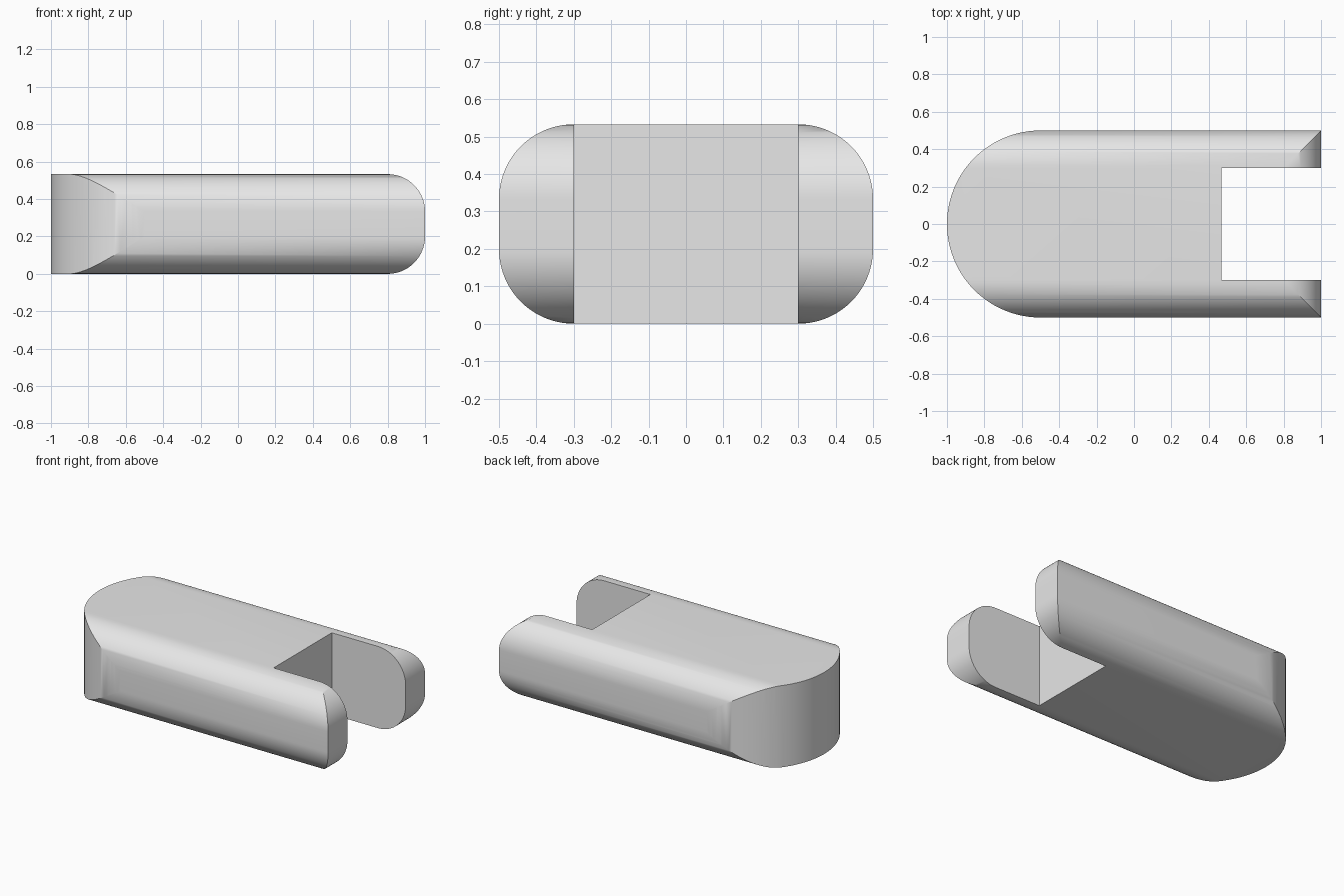
import bpy, bmesh
from math import cos, sin, pi, radians
from mathutils import Vector

if "Cube" in bpy.data.objects:
    bpy.data.objects.remove(bpy.data.objects["Cube"], do_unlink=True)

HEIGHT, HALF_WIDTH, ROUND = 0.533, 0.5, 0.2
SLOT_END, SLOT_HALF = 0.467, 0.3
OVER = 0.1  # how far cutters reach past the body

grey = bpy.data.materials.new("light grey")
grey.use_nodes = True
colour = (0.8, 0.8, 0.8, 1)
grey.diffuse_color = colour
grey.node_tree.nodes["Principled BSDF"].inputs["Base Color"].default_value = colour


def arc(cx, cy, r, start, end, steps=20):
    angles = [radians(start + (end - start) * i / steps) for i in range(steps + 1)]
    return [(cx + r * cos(a), cy + r * sin(a)) for a in angles]


def extrude(name, outline, place, low, high):
    """Prism from a 2D outline; place maps (u, v, depth) to x, y, z."""
    bm = bmesh.new()
    face = bm.faces.new([bm.verts.new(place(u, v, low)) for u, v in outline])
    moved = bmesh.ops.extrude_face_region(bm, geom=[face])["geom"]
    step = Vector(place(0, 0, high)) - Vector(place(0, 0, low))
    bmesh.ops.translate(bm, vec=step,
                        verts=[g for g in moved if isinstance(g, bmesh.types.BMVert)])
    bmesh.ops.recalc_face_normals(bm, faces=bm.faces)
    mesh = bpy.data.meshes.new(name)
    bm.to_mesh(mesh)
    bm.free()
    mesh.materials.append(grey)
    obj = bpy.data.objects.new(name, mesh)
    bpy.context.collection.objects.link(obj)
    return obj


# Bar with rounded long edges
iy, top = HALF_WIDTH - ROUND, HEIGHT - ROUND
section = (arc(iy, ROUND, ROUND, -90, 0) + arc(iy, top, ROUND, 0, 90)
           + arc(-iy, top, ROUND, 90, 180) + arc(-iy, ROUND, ROUND, 180, 270))
body = extrude("forked_body", section, lambda u, v, d: (d, u, v), -1 - OVER, 1 + OVER)

# Plan shape: half-round closed end, open slot at the other
wide, far = HALF_WIDTH + OVER, 1 + 2 * OVER
plan = ([(-0.5, wide)] + arc(-0.5, 0, HALF_WIDTH, 90, 270, 48) + [(-0.5, -wide)]
        + [(far, -wide), (far, -SLOT_HALF), (SLOT_END, -SLOT_HALF),
           (SLOT_END, SLOT_HALF), (far, SLOT_HALF), (far, wide)])
plan_cutter = extrude("plan_cutter", plan, lambda u, v, d: (u, v, d), -OVER, HEIGHT + OVER)

# Side shape: rounded prong tips
tip = 1 - ROUND
side = ([(-far, -OVER), (tip, -OVER)] + arc(tip, ROUND, ROUND, -90, 0)
        + arc(tip, top, ROUND, 0, 90) + [(tip, HEIGHT + OVER), (-far, HEIGHT + OVER)])
side_cutter = extrude("side_cutter", side, lambda u, v, d: (u, d, v), -wide - OVER, wide + OVER)

bpy.ops.object.select_all(action="DESELECT")
body.select_set(True)
bpy.context.view_layer.objects.active = body
for cutter in (plan_cutter, side_cutter):
    cutter.hide_render = True
    mod = body.modifiers.new(cutter.name, "BOOLEAN")
    mod.operation, mod.solver, mod.object = "INTERSECT", "EXACT", cutter
    bpy.ops.object.modifier_apply(modifier=mod.name)
    bpy.data.objects.remove(cutter, do_unlink=True)

bpy.ops.object.shade_smooth_by_angle(angle=radians(30))
